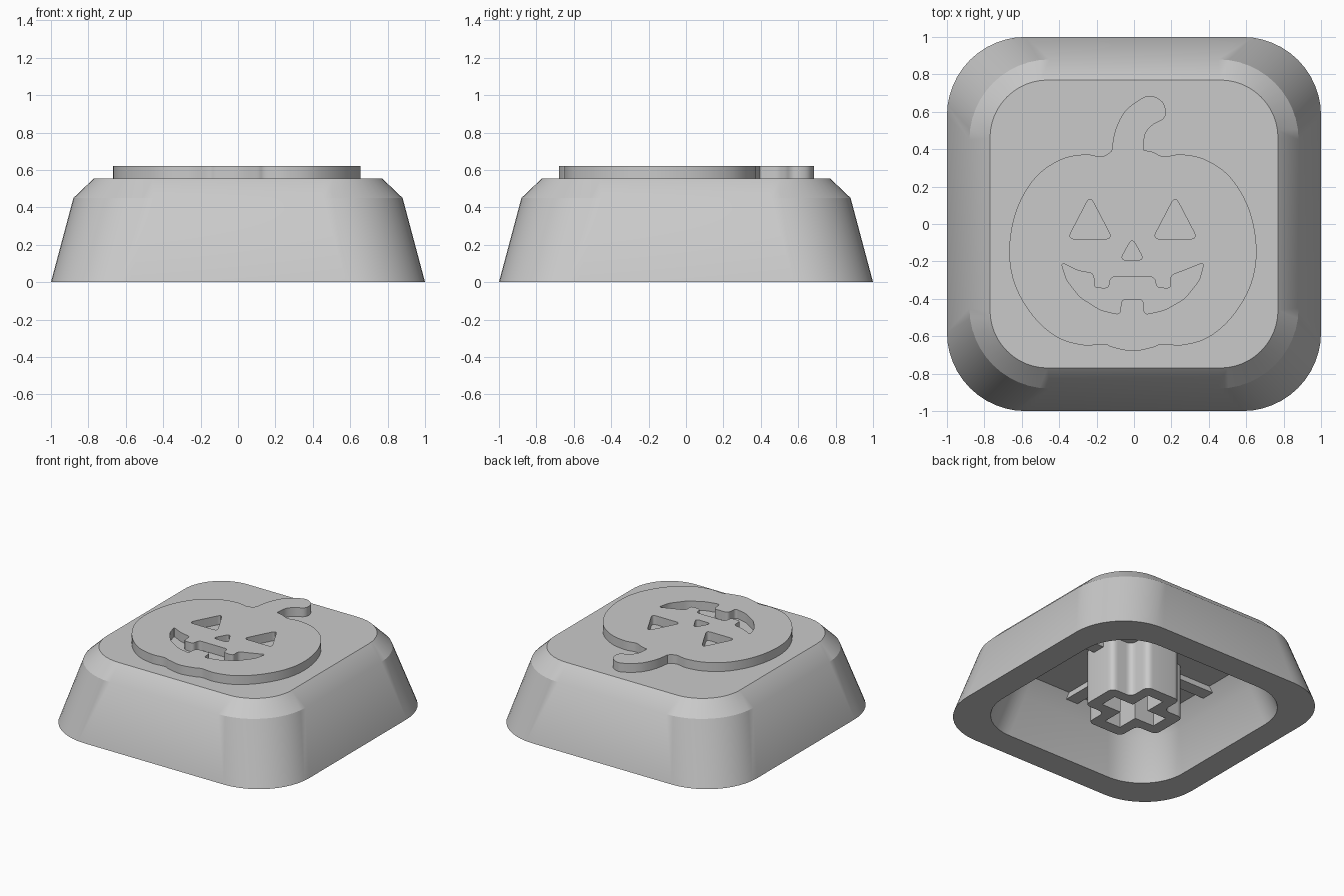
import bpy, bmesh, math
from mathutils import Vector

if "Cube" in bpy.data.objects:
    bpy.data.objects.remove(bpy.data.objects["Cube"])

GREY = (0.59, 0.59, 0.59, 1)
mat = bpy.data.materials.new("plain_grey")
mat.use_nodes = True
mat.diffuse_color = GREY
mat.node_tree.nodes["Principled BSDF"].inputs["Base Color"].default_value = GREY


def finish(name, bm, angle=40):
    bmesh.ops.remove_doubles(bm, verts=bm.verts, dist=1e-5)
    bmesh.ops.recalc_face_normals(bm, faces=bm.faces)
    mesh = bpy.data.meshes.new(name)
    bm.to_mesh(mesh)
    bm.free()
    mesh.materials.append(mat)
    ob = bpy.data.objects.new(name, mesh)
    bpy.context.collection.objects.link(ob)
    bpy.ops.object.select_all(action="DESELECT")
    ob.select_set(True)
    bpy.context.view_layer.objects.active = ob
    bpy.ops.object.shade_smooth_by_angle(angle=math.radians(angle))
    return ob


def rounded(corners, radius, steps=5):
    """Polygon with every corner eased by a short quadratic curve."""
    pts = [Vector(c) for c in corners]
    out = []
    for i, p in enumerate(pts):
        ends = []
        for q in (pts[i - 1], pts[(i + 1) % len(pts)]):
            d = q - p
            ends.append(p + d.normalized() * min(radius, d.length * 0.48))
        a, b = ends
        for k in range(steps + 1):
            t = k / steps
            out.append(a * (1 - t) ** 2 + p * 2 * t * (1 - t) + b * t * t)
    return out


def smooth_path(points, steps=6):
    """Open Catmull-Rom path through the points, without the last one."""
    p = [Vector(c) for c in points]
    p = [p[0]] + p + [p[-1]]
    out = []
    for a, b, c, d in zip(p, p[1:], p[2:], p[3:]):
        for k in range(steps):
            t = k / steps
            out.append(0.5 * (2 * b + (c - a) * t + (2 * a - 5 * b + 4 * c - d) * t * t
                              + (3 * b - a - 3 * c + d) * t ** 3))
    return out


def plate(name, outlines, z0, z1):
    """Extruded filled outline; the later outlines are holes."""
    curve = bpy.data.curves.new(name + "_profile", "CURVE")
    curve.dimensions = "2D"
    curve.fill_mode = "BOTH"
    curve.extrude = (z1 - z0) / 2
    for line in outlines:
        s = curve.splines.new("POLY")
        s.points.add(len(line) - 1)
        for sp, v in zip(s.points, line):
            sp.co = (v.x, v.y, 0, 1)
        s.use_cyclic_u = True
    temp = bpy.data.objects.new(name + "_profile", curve)
    bpy.context.collection.objects.link(temp)
    mesh = temp.evaluated_get(bpy.context.evaluated_depsgraph_get()).to_mesh()
    bm = bmesh.new()
    bm.from_mesh(mesh)
    bpy.data.objects.remove(temp)
    bpy.data.curves.remove(curve)
    bmesh.ops.translate(bm, verts=bm.verts, vec=(0, 0, (z0 + z1) / 2))
    return finish(name, bm, 35)


# Hollow cap: rounded squares lofted from the inner ceiling, out and up to the top
TOP, SHOULDER, CEILING, SEG = 0.555, 0.45, 0.41, 12
sections = [(CEILING, 0.63, 0.25), (0.295, 0.72, 0.35), (0, 0.8, 0.36), (0, 1, 0.42),
            (SHOULDER, 0.88, 0.43), (TOP, 0.77, 0.31)]
bm = bmesh.new()
rings = []
for z, half, r in sections:
    ring = []
    for q in range(4):
        sx, sy = ((1, 1), (-1, 1), (-1, -1), (1, -1))[q]
        for k in range(SEG + 1):
            a = math.pi / 2 * (q + k / SEG)
            ring.append(bm.verts.new((sx * (half - r) + r * math.cos(a),
                                      sy * (half - r) + r * math.sin(a), z)))
    rings.append(ring)
for lo, hi in zip(rings, rings[1:]):
    for i in range(len(lo)):
        j = (i + 1) % len(lo)
        bm.faces.new((lo[i], lo[j], hi[j], hi[i]))
bm.faces.new(rings[0])
bm.faces.new(rings[-1])
cap = finish("cap_shell", bm)

# Shoulder crease is crisp round the corners only
for e in cap.data.edges:
    a, b = (cap.data.vertices[i].co for i in e.vertices)
    if abs(a.z - SHOULDER) + abs(b.z - SHOULDER) < 0.01 and (a - b).length < 0.2:
        e.use_edge_sharp = True

# Raised pumpkin with cut-out face
lobe = [(0.16, 0.36), (0.25, 0.372), (0.38, 0.345), (0.515, 0.25), (0.615, 0.08),
        (0.655, -0.13), (0.627, -0.32), (0.53, -0.49), (0.4, -0.605), (0.26, -0.648),
        (0.15, -0.643), (0.1, -0.66)]
mirrored = [(-0.012 - x, y) for x, y in reversed(lobe)]
body = [(0.05, 0.395), (0.1, 0.385)] + lobe + [(-0.006, -0.68)] + mirrored + [(-0.12, 0.39)]
stalk = [(-0.12, 0.39), (-0.1, 0.5), (-0.05, 0.6), (0.03, 0.665), (0.09, 0.685), (0.15, 0.655),
         (0.17, 0.6), (0.155, 0.56), (0.1, 0.53), (0.06, 0.48), (0.05, 0.395)]
outline = smooth_path(body) + smooth_path(stalk)

eye = [(0, 0.15), (0.12, -0.08), (-0.12, -0.08)]
eyes = [rounded([(x + cx, y) for x, y in eye], 0.04) for cx in (-0.235, 0.22)]
nose = rounded([(-0.01, -0.075), (0.055, -0.193), (-0.075, -0.193)], 0.035)
mouth = rounded([
    (-0.39, -0.205), (-0.3, -0.25), (-0.215, -0.265), (-0.215, -0.342), (-0.135, -0.345),
    (-0.125, -0.283), (0.11, -0.283), (0.12, -0.342), (0.2, -0.345), (0.195, -0.275),
    (0.29, -0.24), (0.375, -0.205), (0.35, -0.3), (0.27, -0.4), (0.165, -0.46), (0.055, -0.485),
    (0.05, -0.402), (-0.067, -0.402), (-0.075, -0.485), (-0.18, -0.46), (-0.29, -0.39),
    (-0.36, -0.3)], 0.025)
plate("pumpkin_relief", [outline, *eyes, nose, mouth], TOP, 0.622)


def plus(length, half):
    """Corners of a plus shape."""
    arm = [(length, -half), (length, half), (half, half)]
    pts = []
    for _ in range(4):
        pts += arm
        arm = [(-y, x) for x, y in arm]
    return pts


# Mounting stem with a cross-shaped socket
ARM = 0.315
socket = [Vector(p) for p in plus(0.228, 0.066)]
plate("mounting_stem", [rounded(plus(ARM, 0.145), 0.05), socket], 0, CEILING)

# Shallow ribs under the ceiling, from the stem out to the sloped edge
for q, side in enumerate(("left", "back", "right", "front")):
    bm = bmesh.new()
    ends = [[bm.verts.new((x, y, z)) for x, z in
             ((0.28, CEILING), (0.63, CEILING), (0.66, 0.37), (0.28, 0.37))]
            for y in (-0.05, 0.05)]
    for face in ends:
        bm.faces.new(face)
    for i in range(4):
        bm.faces.new((ends[0][i - 1], ends[0][i], ends[1][i], ends[1][i - 1]))
    rib = finish("ceiling_rib_" + side, bm)
    rib.rotation_euler.z = q * math.pi / 2
